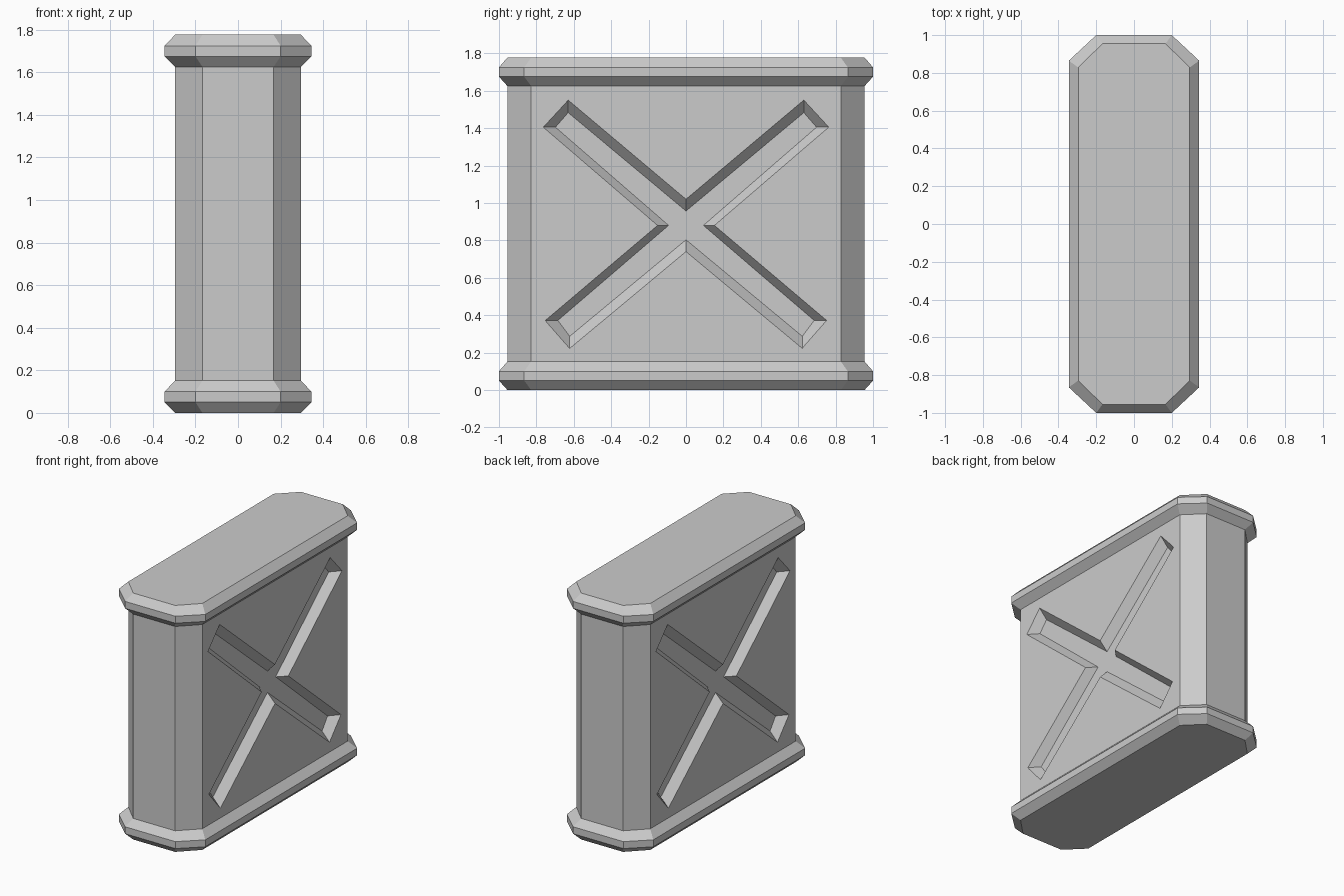
import bpy, bmesh

if "Cube" in bpy.data.objects:
    bpy.data.objects.remove(bpy.data.objects["Cube"])


def loft(name, rings):
    """Closed solid through matching rings of 3D points."""
    bm = bmesh.new()
    loops = [[bm.verts.new(p) for p in ring] for ring in rings]
    n = len(loops[0])
    for a, b in zip(loops, loops[1:]):
        for i in range(n):
            j = (i + 1) % n
            bm.faces.new((a[i], a[j], b[j], b[i]))
    bm.faces.new(loops[0][::-1])
    bm.faces.new(loops[-1])
    bmesh.ops.recalc_face_normals(bm, faces=bm.faces)
    mesh = bpy.data.meshes.new(name)
    bm.to_mesh(mesh)
    bm.free()
    ob = bpy.data.objects.new(name, mesh)
    bpy.context.collection.objects.link(ob)
    return ob


def octagon(x, y, cx, cy, z):
    """Chamfered rectangle: half sizes x, y and half flat lengths cx, cy."""
    return [(x, -cy, z), (x, cy, z), (cx, y, z), (-cx, y, z),
            (-x, cy, z), (-x, -cy, z), (-cx, -y, z), (cx, -y, z)]


INNER = (0.295, 0.955, 0.167, 0.828)
OUTER = (0.345, 1.0, 0.2, 0.865)

# Bevelled end caps
for name, z0 in (("bottom_cap", 0.0), ("top_cap", 1.625)):
    loft(name, [octagon(*INNER, z0), octagon(*OUTER, z0 + 0.05),
                octagon(*OUTER, z0 + 0.1), octagon(*INNER, z0 + 0.152)])

# Main body
body = loft("body", [octagon(*INNER, 0.14), octagon(*INNER, 1.64)])

# Cross-shaped recesses with sloping walls on both broad sides
RIM = [(0, 1.02), (0.63, 1.55), (0.763, 1.405), (0.152, 0.88),
       (0.752, 0.372), (0.622, 0.222), (0, 0.74)]
FLOOR = [(0, 0.957), (0.63, 1.483), (0.698, 1.405), (0.093, 0.88),
         (0.685, 0.372), (0.622, 0.287), (0, 0.803)]
DEPTH = 0.06


def cross(t, side):
    """Cross outline: t=0 at the recess floor, t=1 at the body surface."""
    half = [(f[0] + (r[0] - f[0]) * t, f[1] + (r[1] - f[1]) * t)
            for r, f in zip(RIM, FLOOR)]
    outline = half + [(-y, z) for y, z in half[-2:0:-1]]
    x = 0.295 - DEPTH * (1 - t)
    return [(side * x, side * y, z) for y, z in outline]


for side, label in ((1, "right"), (-1, "left")):
    cutter = loft("cross_cutter_" + label, [cross(0, side), cross(1.2, side)])
    cutter.hide_render = True
    cutter.hide_set(True)
    mod = body.modifiers.new("cross_" + label, 'BOOLEAN')
    mod.operation = 'DIFFERENCE'
    mod.solver = 'EXACT'
    mod.object = cutter
